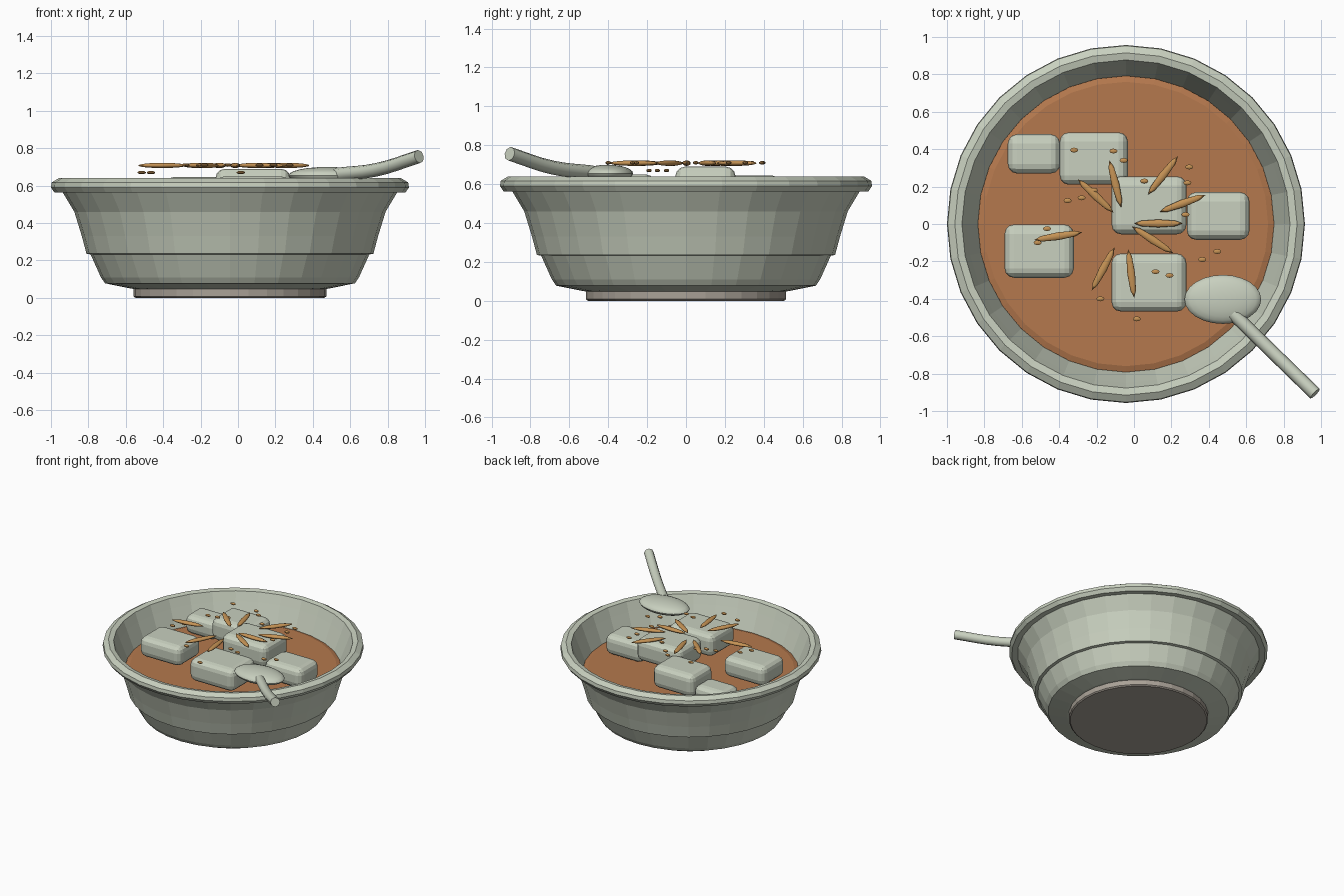
import bpy, bmesh, math
from mathutils import Matrix, Vector

if "Cube" in bpy.data.objects:
    bpy.data.objects.remove(bpy.data.objects["Cube"])


def material(name, rgb):
    m = bpy.data.materials.new(name)
    m.diffuse_color = (*rgb, 1)
    m.use_nodes = True
    m.node_tree.nodes["Principled BSDF"].inputs["Base Color"].default_value = m.diffuse_color
    return m


PORCELAIN = material("pale_sage_glaze", (0.58, 0.63, 0.52))
CLAY = material("foot_warm_grey", (0.40, 0.36, 0.31))
SYRUP = material("caramel_syrup", (0.46, 0.19, 0.075))
NUT = material("toasted_nut", (0.56, 0.29, 0.09))
CX = -0.043  # bowl axis


def finish(name, bm, mat):
    bmesh.ops.recalc_face_normals(bm, faces=bm.faces)
    me = bpy.data.meshes.new(name)
    bm.to_mesh(me)
    bm.free()
    me.materials.append(mat)
    ob = bpy.data.objects.new(name, me)
    bpy.context.collection.objects.link(ob)
    return ob


def lathe(name, profile, mat, sides=32):
    """Spin an (r, z) profile about the bowl axis and close both ends."""
    bm = bmesh.new()
    rings = [[bm.verts.new((CX + r * math.cos(math.tau * i / sides),
                            r * math.sin(math.tau * i / sides), z))
              for i in range(sides)] for r, z in profile]
    for a, b in zip(rings, rings[1:]):
        for i in range(sides):
            j = (i + 1) % sides
            bm.faces.new((a[i], a[j], b[j], b[i]))
    bm.faces.new(rings[0])
    bm.faces.new(rings[-1])
    return finish(name, bm, mat)


def ellipsoid(name, centre, radii, turn, mat, u=10, v=6):
    bm = bmesh.new()
    bmesh.ops.create_uvsphere(bm, u_segments=u, v_segments=v, radius=1)
    bm.transform(Matrix.Translation(centre) @ Matrix.Rotation(math.radians(turn), 4, 'Z')
                 @ Matrix.Diagonal((*radii, 1)))
    return finish(name, bm, mat)


def dumpling(name, centre, size):
    """Soft block with rounded edges."""
    bm = bmesh.new()
    bmesh.ops.create_cube(bm, size=1)
    bm.transform(Matrix.Translation(centre) @ Matrix.Diagonal((*size, 1)))
    bmesh.ops.bevel(bm, geom=bm.edges[:], offset=0.05, segments=3,
                    profile=0.5, affect='EDGES')
    return finish(name, bm, PORCELAIN)


# Bowl: foot, stepped lower body, flared upper body, thick rim, inside wall
lathe("bowl_foot", [(0.505, 0), (0.515, 0.008), (0.515, 0.05), (0.50, 0.055)], CLAY)
lathe("bowl_body", [(0.50, 0.046), (0.53, 0.05), (0.668, 0.078), (0.69, 0.11), (0.745, 0.232),
                    (0.767, 0.236), (0.792, 0.33), (0.832, 0.46), (0.895, 0.565),
                    (0.938, 0.563), (0.957, 0.59), (0.953, 0.617), (0.915, 0.64),
                    (0.877, 0.632), (0.85, 0.56), (0.788, 0.40), (0.70, 0.25)],
      PORCELAIN)

# Syrup surface
lathe("syrup", [(0.74, 0.38), (0.792, 0.42), (0.76, 0.43)], SYRUP)

# Soft blocks in the syrup
for i, (c, s) in enumerate([
        ((-0.535, 0.375, 0.50), (0.28, 0.21, 0.15)),
        ((-0.215, 0.35, 0.555), (0.365, 0.28, 0.18)),
        ((0.08, 0.10, 0.60), (0.40, 0.31, 0.18)),
        ((0.45, 0.043, 0.52), (0.335, 0.255, 0.16)),
        ((-0.507, -0.145, 0.525), (0.37, 0.285, 0.16)),
        ((0.08, -0.313, 0.56), (0.40, 0.31, 0.18))]):
    dumpling(f"dumpling_{i + 1}", c, s)

# Nut slivers: x, y, heading
for i, (x, y, a) in enumerate([
        (-0.10, 0.215, -76), (-0.205, 0.15, -43), (0.155, 0.26, 52),
        (0.26, 0.11, 20), (0.13, 0.003, 0), (0.10, -0.085, -33),
        (-0.405, -0.065, 9), (-0.165, -0.24, 62), (-0.015, -0.265, -83)]):
    ellipsoid(f"nut_sliver_{i + 1}", (x, y, 0.708), (0.13, 0.021, 0.014), a, NUT, 8, 10)

# Nut crumbs: high ones lie with the slivers, low ones nearer the syrup
HIGH = [(-0.32, 0.395), (-0.11, 0.39), (-0.055, 0.34), (-0.355, 0.125),
        (-0.28, 0.14), (-0.215, 0.18), (0.055, 0.23), (0.285, 0.22),
        (0.295, 0.305), (0.275, 0.05), (0.115, -0.255), (0.19, -0.275), (-0.18, -0.40)]
LOW = [(-0.465, -0.025), (-0.515, -0.10), (0.015, -0.507), (0.365, -0.19), (0.445, -0.147)]
for z, spots in ((0.71, HIGH), (0.67, LOW)):
    for x, y in spots:
        ellipsoid("nut_crumb", (x, y, z), (0.023, 0.014, 0.009), 0, NUT, 8, 5)

# Spoon: flattened bowl and gently rising round handle
spoon = ellipsoid("spoon_bowl", (0.475, -0.403, 0.655), (0.205, 0.131, 0.045), 0,
                  PORCELAIN, 24, 12)
cu = bpy.data.curves.new("spoon_handle", 'CURVE')
cu.dimensions = '3D'
cu.bevel_depth = 0.036
cu.bevel_resolution = 2
cu.use_fill_caps = True
cu.resolution_u = 4
sp = cu.splines.new('BEZIER')
sp.bezier_points.add(2)
for p, co in zip(sp.bezier_points,
                 [(0.53, -0.48, 0.66), (0.74, -0.685, 0.685), (0.968, -0.907, 0.756)]):
    p.co = co
    p.handle_left_type = p.handle_right_type = 'AUTO'
cu.materials.append(PORCELAIN)
handle = bpy.data.objects.new("spoon_handle", cu)
bpy.context.collection.objects.link(handle)

# Smooth the rounded small parts, keeping firm edges
bpy.ops.object.select_all(action='DESELECT')
for ob in bpy.data.objects:
    if ob.type == 'MESH' and ob.name.startswith(("nut", "spoon")):
        ob.select_set(True)
bpy.context.view_layer.objects.active = spoon
bpy.ops.object.shade_smooth_by_angle(angle=math.radians(40))
